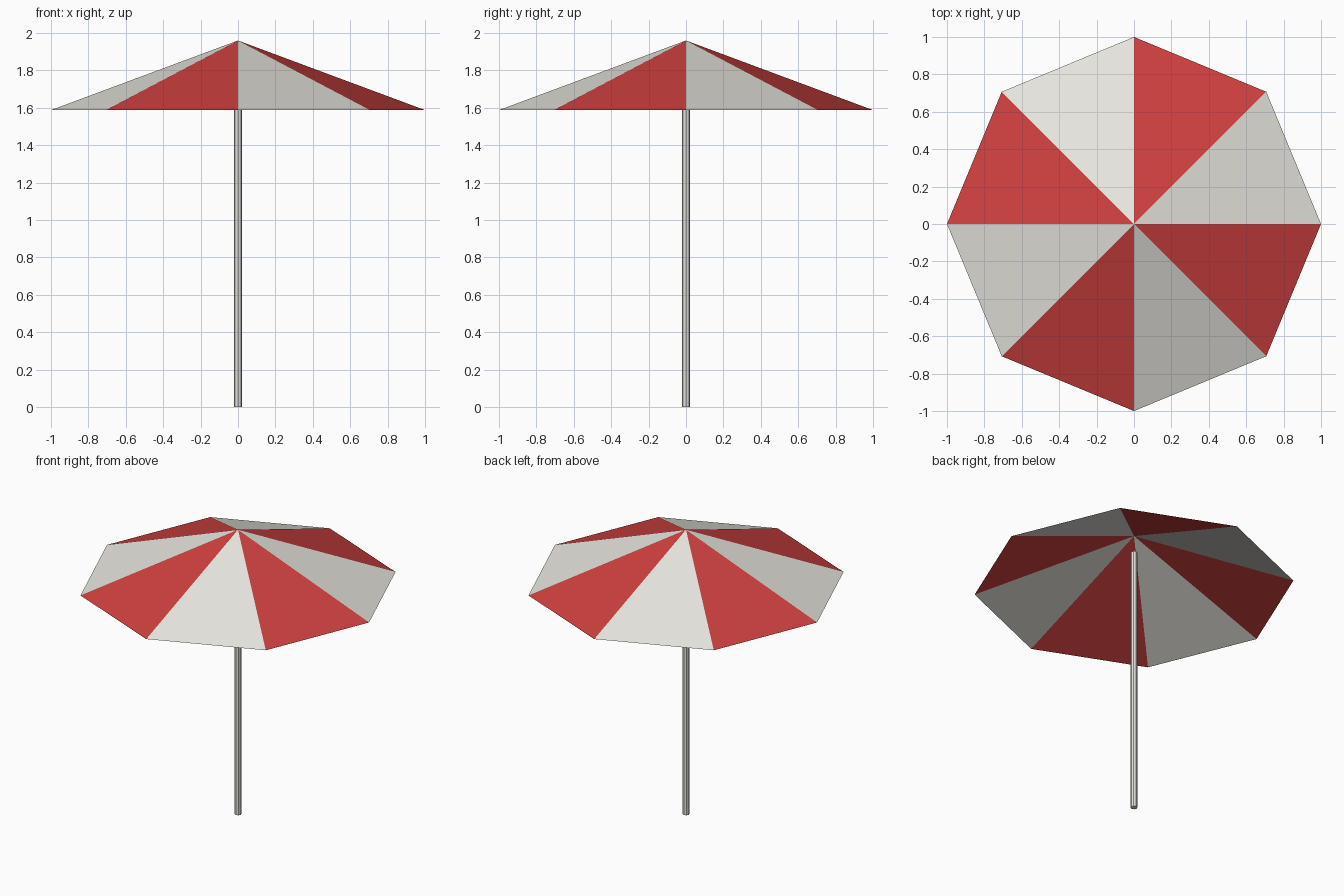
import bpy, bmesh
from math import sin, cos, radians

cube = bpy.data.objects.get("Cube")
if cube:
    bpy.data.objects.remove(cube, do_unlink=True)


def make_material(name, srgb):
    linear = [((c / 255 + 0.055) / 1.055) ** 2.4 for c in srgb] + [1.0]
    mat = bpy.data.materials.new(name)
    mat.use_nodes = True
    mat.diffuse_color = linear
    mat.node_tree.nodes["Principled BSDF"].inputs["Base Color"].default_value = linear
    return mat


def make_object(name, bm, materials):
    mesh = bpy.data.meshes.new(name)
    bm.to_mesh(mesh)
    bm.free()
    for mat in materials:
        mesh.materials.append(mat)
    obj = bpy.data.objects.new(name, mesh)
    bpy.context.collection.objects.link(obj)
    return obj


def ring(bm, radius, z, sides):
    angles = [radians(360 * i / sides) for i in range(sides)]
    return [bm.verts.new((radius * cos(a), radius * sin(a), z)) for a in angles]


white = make_material("off_white", (232, 230, 223))
red = make_material("canopy_red", (208, 64, 64))

SIDES = 8
RIM_Z, APEX_Z, POLE_TOP = 1.588, 1.96, 1.84

# Canopy: open pyramid of thin panels in alternating colours
bm = bmesh.new()
rim = ring(bm, 1.0, RIM_Z, SIDES)
apex = bm.verts.new((0, 0, APEX_Z))
for i in range(SIDES):
    panel = bm.faces.new((rim[i], rim[(i + 1) % SIDES], apex))
    panel.material_index = i % 2
make_object("canopy", bm, [white, red])

# Pole: slim faceted post ending just below the apex
bm = bmesh.new()
base = ring(bm, 0.021, 0, SIDES)
top = ring(bm, 0.021, POLE_TOP, SIDES)
for i in range(SIDES):
    j = (i + 1) % SIDES
    bm.faces.new((base[i], base[j], top[j], top[i]))
bm.faces.new(base[::-1])
bm.faces.new(top)
make_object("pole", bm, [white])
